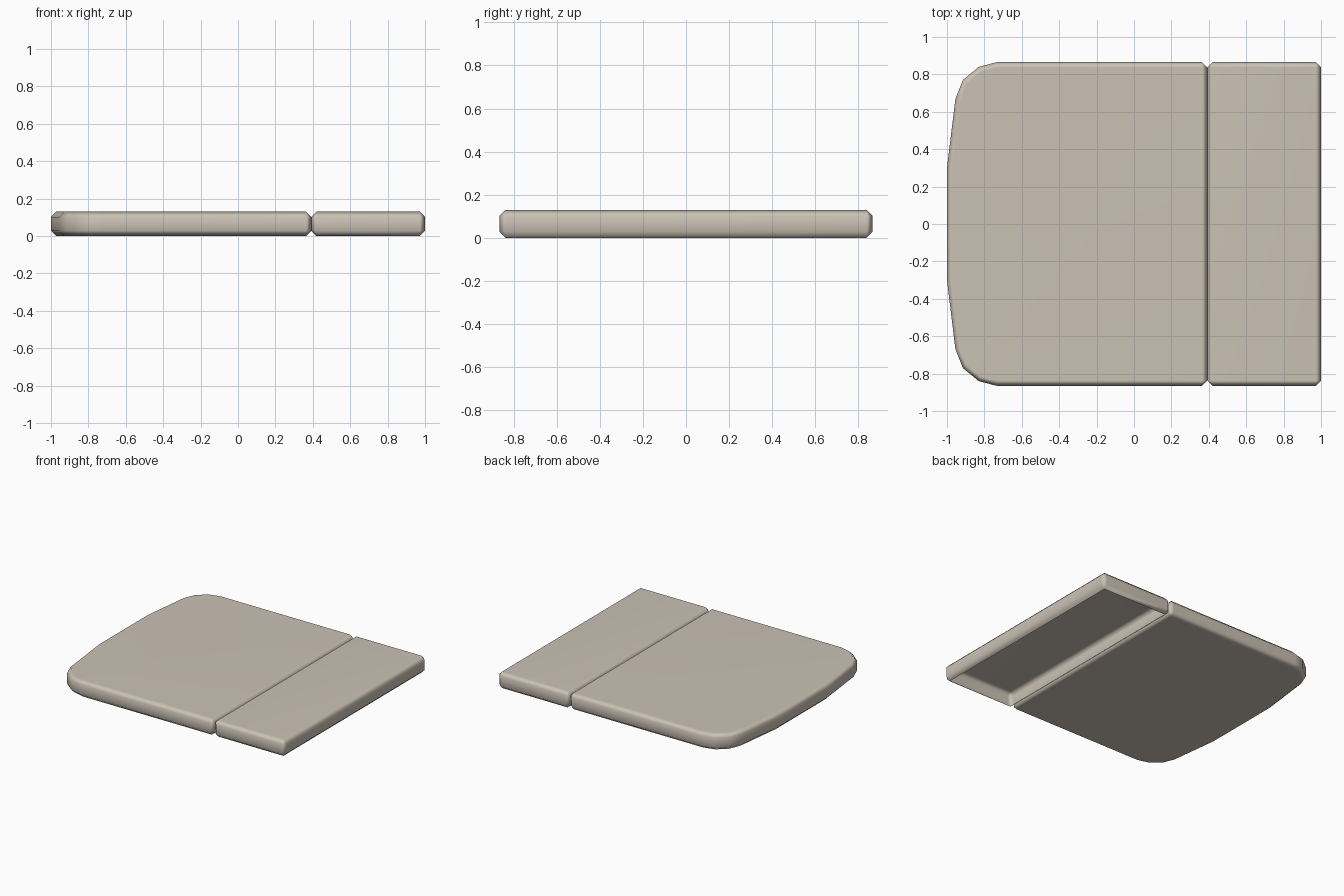
import bpy
import bmesh

cube = bpy.data.objects.get("Cube")
if cube:
    bpy.data.objects.remove(cube, do_unlink=True)

HEIGHT, HALF, SEAM, BEVEL = 0.13, 0.865, 0.392, 0.028

# Single warm beige material
beige = bpy.data.materials.new("warm_beige")
beige.use_nodes = True
colour = (0.60, 0.54, 0.46, 1)
beige.diffuse_color = colour
beige.node_tree.nodes["Principled BSDF"].inputs["Base Color"].default_value = colour


def slab(name, half_outline, open_below=False):
    """Extrude an outline mirrored across y, chamfer its sharp edges."""
    outline = half_outline + [(x, -y) for x, y in reversed(half_outline)]
    bm = bmesh.new()
    base = bm.faces.new([bm.verts.new((x, y, 0)) for x, y in outline])
    top = bmesh.ops.extrude_face_region(bm, geom=[base], use_keep_orig=True)["geom"]
    for v in top:
        if isinstance(v, bmesh.types.BMVert):
            v.co.z = HEIGHT
    bmesh.ops.recalc_face_normals(bm, faces=bm.faces)
    sharp = [e for e in bm.edges if e.calc_face_angle(0) > 1.0]
    bmesh.ops.bevel(bm, geom=sharp, offset=BEVEL, segments=1,
                    affect='EDGES', profile=0.5, clamp_overlap=True)
    bmesh.ops.recalc_face_normals(bm, faces=bm.faces)
    if open_below:
        under = [f for f in bm.faces if f.normal.z < -0.99]
        bmesh.ops.delete(bm, geom=under, context='FACES_ONLY')
    for f in bm.faces:
        f.smooth = True
    mesh = bpy.data.meshes.new(name)
    bm.to_mesh(mesh)
    bm.free()
    mesh.materials.append(beige)
    obj = bpy.data.objects.new(name, mesh)
    bpy.context.collection.objects.link(obj)
    # Keep broad faces flat while the chamfers roll smoothly
    obj.modifiers.new("flat_faces", 'WEIGHTED_NORMAL')
    return obj


# Large panel with a rounded end
slab("rounded_panel", [(-1, 0.3), (-0.955, 0.67), (-0.915, 0.77),
                       (-0.83, 0.84), (-0.735, HALF), (SEAM, HALF)])

# Narrow panel, hollow underneath
slab("narrow_panel", [(SEAM, HALF), (1, HALF)], open_below=True)
